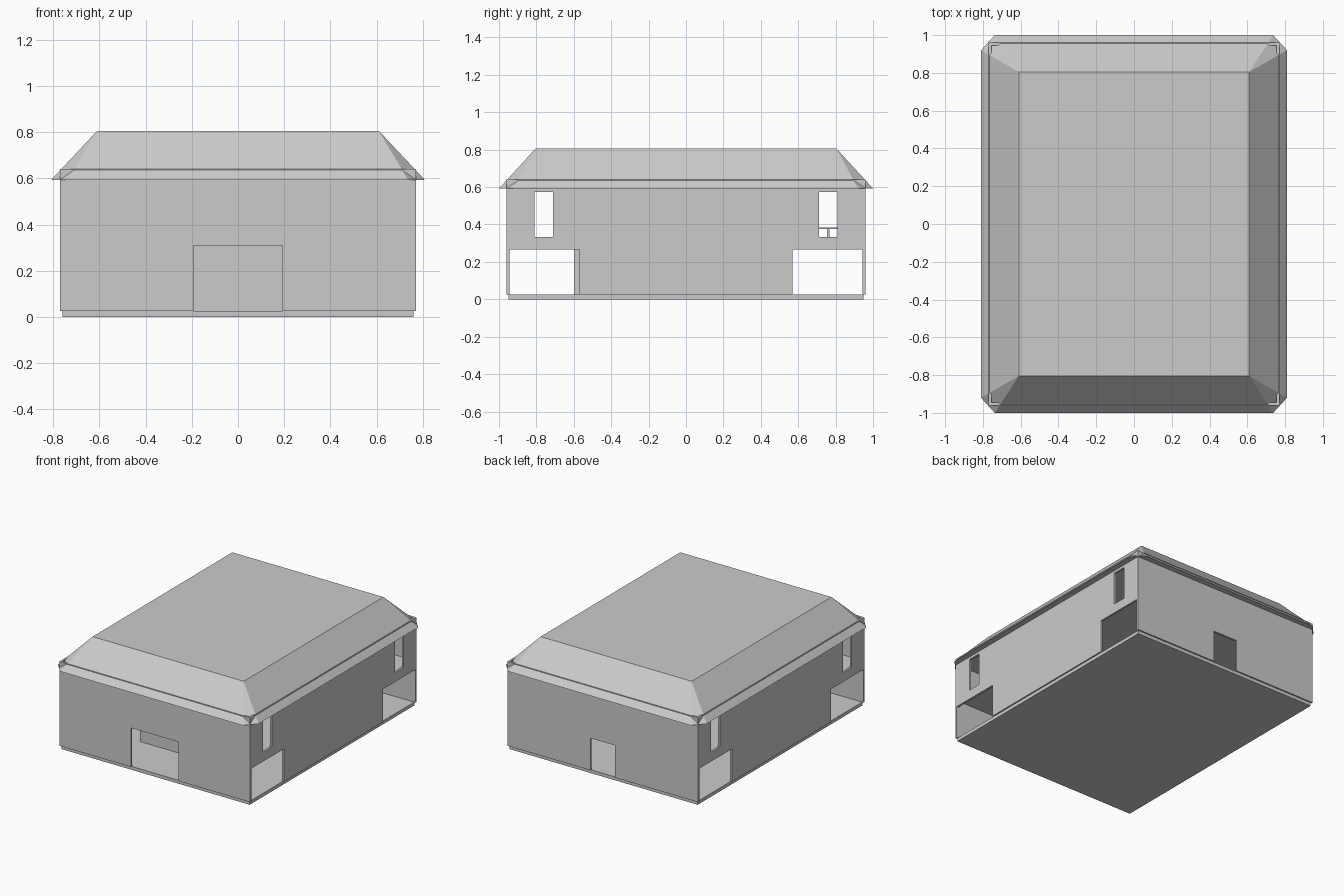
import bpy, bmesh

if "Cube" in bpy.data.objects:
    bpy.data.objects.remove(bpy.data.objects["Cube"])

X, Y, T = 0.77, 0.96, 0.015   # outer wall half sizes, wall thickness
Z0, Z1 = 0.025, 0.64          # wall bottom and top


def box(name, x0, x1, y0, y1, z0, z1):
    bm = bmesh.new()
    bmesh.ops.create_cube(bm, size=1)
    for v in bm.verts:
        v.co.x = x0 if v.co.x < 0 else x1
        v.co.y = y0 if v.co.y < 0 else y1
        v.co.z = z0 if v.co.z < 0 else z1
    me = bpy.data.meshes.new(name)
    bm.to_mesh(me)
    bm.free()
    ob = bpy.data.objects.new(name, me)
    bpy.context.collection.objects.link(ob)
    return ob


def cut(ob, *dims):
    """Cut a box-shaped opening and discard the cutter."""
    cutter = box("cutter", *dims)
    cutter.hide_render = True
    mod = ob.modifiers.new("opening", 'BOOLEAN')
    mod.operation = 'DIFFERENCE'
    mod.solver = 'EXACT'
    mod.object = cutter
    bpy.context.view_layer.objects.active = ob
    bpy.ops.object.modifier_apply(modifier=mod.name)
    bpy.data.objects.remove(cutter)


# Base and upper floor
box("base_slab", -0.76, 0.76, -0.95, 0.95, 0, Z0)
box("upper_floor", -X + T, X - T, -Y + T, Y - T, 0.312, 0.328)

# Front and back walls with their doorways
front = box("front_wall", -X, X, -Y, -Y + T, Z0, Z1)
cut(front, -0.193, 0.193, -1.1, -0.8, -0.1, 0.31)
back = box("back_wall", -X, X, Y - T, Y, Z0, Z1)
cut(back, -0.1, 0.1, 0.8, 1.1, -0.1, 0.26)

# Side walls: open lower corners and tall windows above
for s, side in ((-1, "left"), (1, "right")):
    xa, xb = sorted((s * X, s * (X - T)))
    wall = box(side + "_wall", xa, xb, -Y + T, Y - T, Z0, Z1)
    for e in (-1, 1):
        ya, yb = sorted((e * 0.57, e * 1.1))
        cut(wall, xa - 0.1, xb + 0.1, ya, yb, -0.1, 0.265)
        ya, yb = sorted((e * 0.71, e * 0.81))
        cut(wall, xa - 0.1, xb + 0.1, ya, yb, 0.333, 0.573)

# Inner room on the ground floor
box("room_front", -0.37, 0.37, -0.6, -0.585, Z0, 0.312)
box("room_back", -0.37, 0.37, 0.53, 0.545, Z0, 0.312)
for s, side in ((-1, "left"), (1, "right")):
    xa, xb = sorted((s * 0.37, s * 0.355))
    box("room_" + side, xa, xb, -0.585, 0.53, Z0, 0.312)

# Small table upstairs
box("table_top", -0.1, 0.1, 0.66, 0.86, 0.376, 0.385)
box("table_leg", -0.006, 0.006, 0.754, 0.766, 0.328, 0.376)

# Roof: flat top, sloped sides, clipped corners at the eaves
bm = bmesh.new()
for sx in (-1, 1):
    for sy in (-1, 1):
        for x, y, z in ((0.61, 0.805, 0.805), (0.737, 1.0, 0.592), (0.81, 0.92, 0.592)):
            bm.verts.new((sx * x, sy * y, z))
bmesh.ops.convex_hull(bm, input=bm.verts)
bmesh.ops.dissolve_limit(bm, angle_limit=0.01, verts=bm.verts, edges=bm.edges)
bmesh.ops.recalc_face_normals(bm, faces=bm.faces)
me = bpy.data.meshes.new("roof")
bm.to_mesh(me)
bm.free()
bpy.context.collection.objects.link(bpy.data.objects.new("roof", me))
